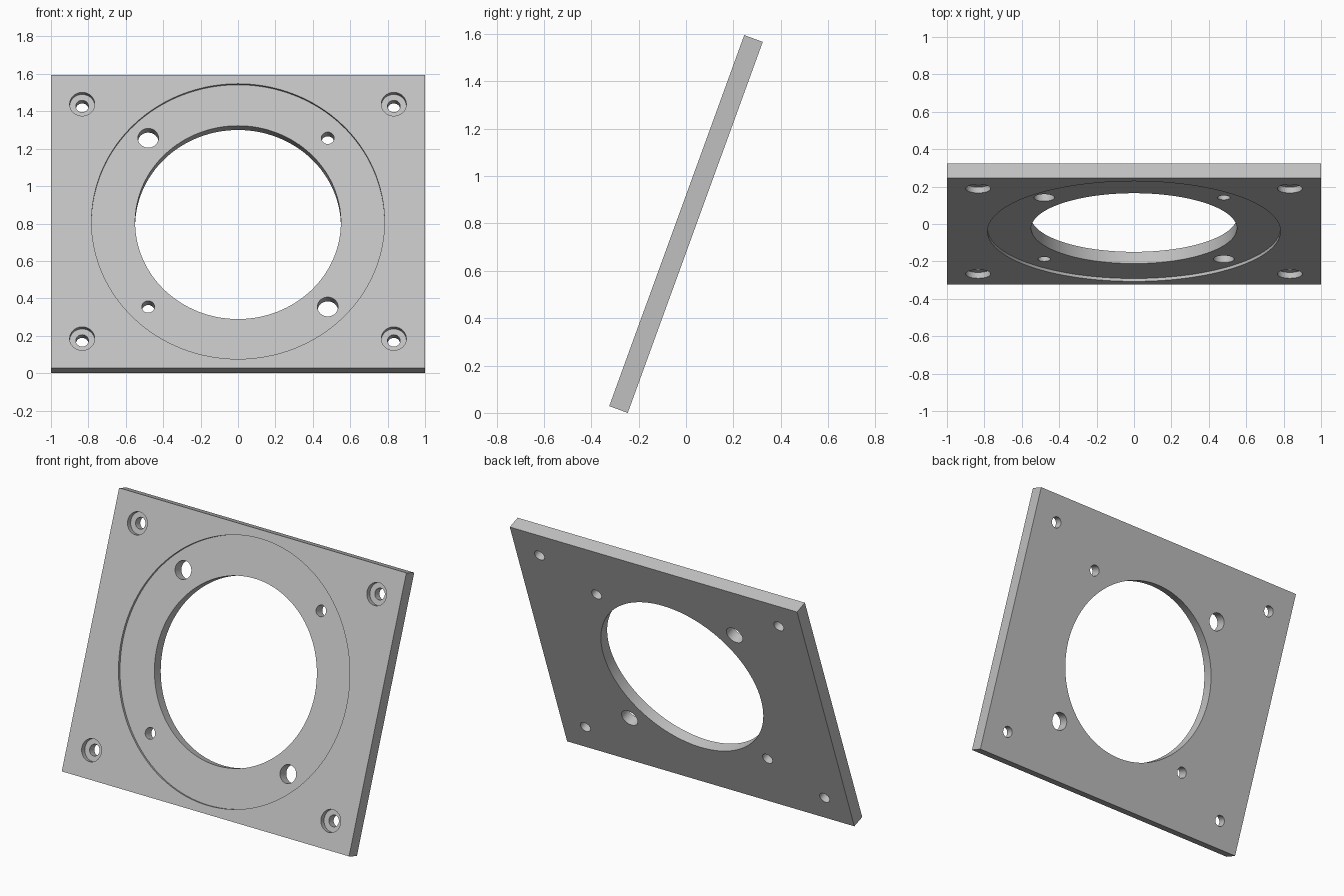
import bpy
from math import radians, sin, cos

if "Cube" in bpy.data.objects:
    bpy.data.objects.remove(bpy.data.objects["Cube"], do_unlink=True)

WIDTH, HEIGHT, THICK = 2.0, 1.667, 0.0833
TILT = radians(20)
FRONT = -THICK / 2

grey = bpy.data.materials.new("light grey")
grey.use_nodes = True
colour = (0.53, 0.53, 0.53, 1)
grey.diffuse_color = colour
grey.node_tree.nodes["Principled BSDF"].inputs["Base Color"].default_value = colour

# Upright mounting plate, tilted after drilling
bpy.ops.mesh.primitive_cube_add(size=1)
plate = bpy.context.object
plate.name = "mounting_plate"
plate.scale = (WIDTH, THICK, HEIGHT)
bpy.ops.object.transform_apply(scale=True)
plate.data.materials.append(grey)


def drill(x, z, radius, depth=None, sides=48):
    """Cut a round hole from the front face; no depth means right through."""
    start = FRONT - 0.1
    end = FRONT + depth if depth else -FRONT + 0.1
    bpy.ops.mesh.primitive_cylinder_add(
        vertices=sides, radius=radius, depth=end - start,
        location=(x, (start + end) / 2, z), rotation=(radians(90), 0, 0))
    cutter = bpy.context.object
    cutter.name = "drill_cutter"
    cutter.hide_render = True
    cutter.data.materials.append(grey)
    bpy.context.view_layer.objects.active = plate
    mod = plate.modifiers.new("hole", "BOOLEAN")
    mod.object = cutter
    mod.operation = "DIFFERENCE"
    mod.solver = "EXACT"
    bpy.ops.object.modifier_apply(modifier=mod.name)
    bpy.data.objects.remove(cutter, do_unlink=True)


# Shallow round recess and the large central opening
drill(0, 0, 0.783, depth=0.0167, sides=128)
drill(0, 0, 0.55, sides=128)

for sx in (-1, 1):
    for sz in (-1, 1):
        # Counterbored corner screw holes
        drill(sx * 0.833, sz * 0.667, 0.067, depth=0.0333)
        drill(sx * 0.833, sz * 0.667, 0.034)
        # Ring holes: large on one diagonal, small on the other
        drill(sx * 0.48, sz * 0.48, 0.034 if sx == sz else 0.055)

# Smooth hole walls, then lean the plate back and stand it on the floor
bpy.ops.object.select_all(action="DESELECT")
plate.select_set(True)
bpy.context.view_layer.objects.active = plate
bpy.ops.object.shade_smooth_by_angle(angle=radians(30))
plate.rotation_euler.x = -TILT
plate.location.z = (HEIGHT * cos(TILT) + THICK * sin(TILT)) / 2
bpy.ops.object.transform_apply(location=True, rotation=True)
